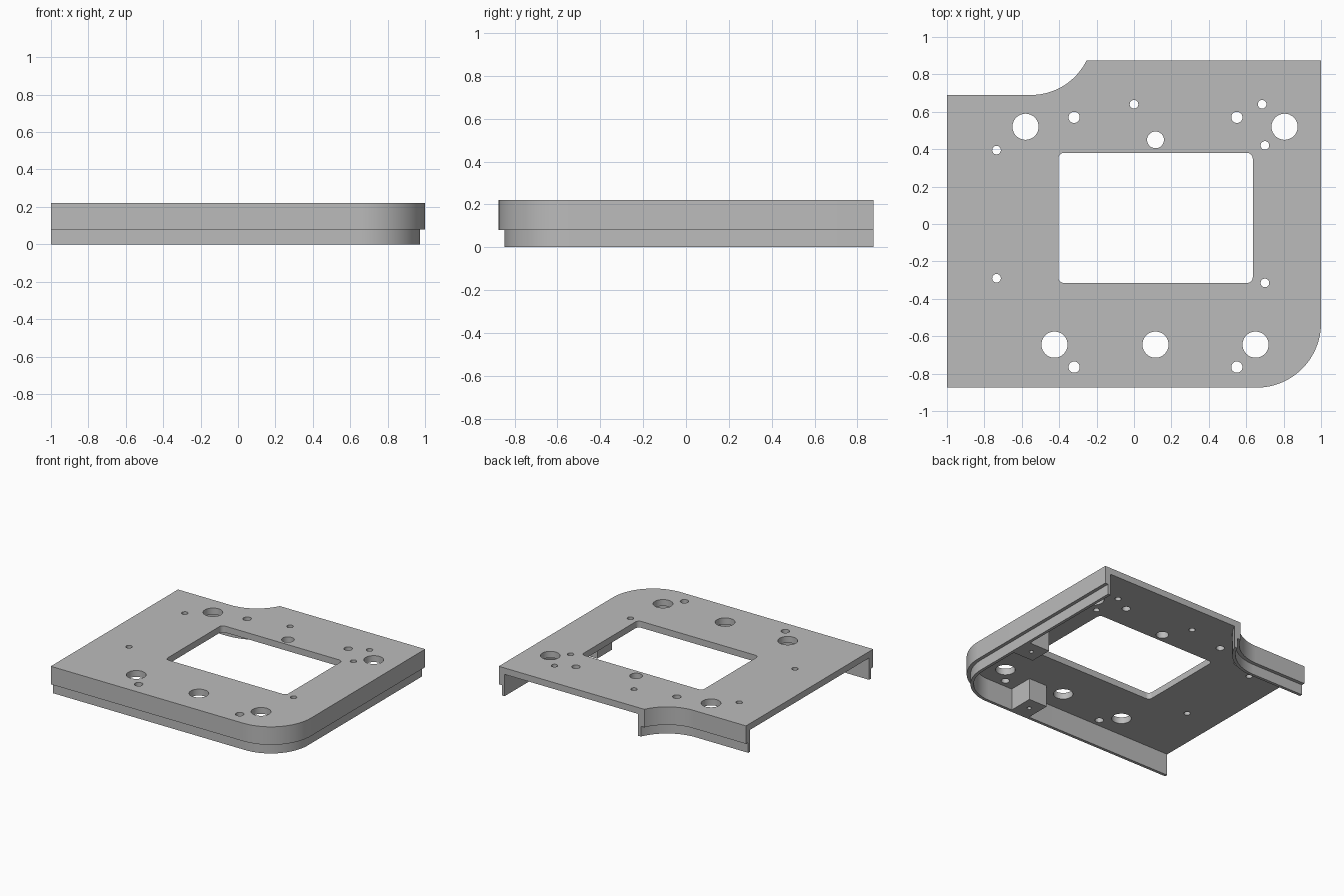
import bpy, bmesh, math

cube = bpy.data.objects.get("Cube")
if cube:
    bpy.data.objects.remove(cube, do_unlink=True)

grey = bpy.data.materials.new("plain_grey")
grey.use_nodes = True
colour = (0.5, 0.5, 0.5, 1)
grey.diffuse_color = colour
grey.node_tree.nodes["Principled BSDF"].inputs["Base Color"].default_value = colour

EDGE_Y = 0.875            # half depth
TOP, UNDER, STEP = 0.22, 0.17, 0.08
CORNER_R = 0.345          # rounded front corner
NOTCH_X, NOTCH_Y, NOTCH_R = -0.55, 1.02, 0.33


def arc(cx, cy, r, start, end, n=24):
    return [(cx + r * math.cos(start + (end - start) * i / n),
             cy + r * math.sin(start + (end - start) * i / n)) for i in range(n + 1)]


def circle(cx, cy, r):
    return arc(cx, cy, r, 0, math.tau, 32)[:-1]


def rectangle(x0, x1, y0, y1):
    return [(x0, y0), (x1, y0), (x1, y1), (x0, y1)]


def rounded_rectangle(x0, x1, y0, y1, r):
    pts = []
    centres = rectangle(x0 + r, x1 - r, y0 + r, y1 - r)
    for i, (cx, cy) in enumerate(centres):
        a = math.pi + i * math.pi / 2
        pts += arc(cx, cy, r, a, a + math.pi / 2, 6)
    return pts


def slab(name, loops, z0, z1):
    """Extrude a flat outline, with any further loops as holes, from z0 to z1."""
    curve = bpy.data.curves.new(name, "CURVE")
    curve.dimensions = "2D"
    curve.fill_mode = "BOTH"
    curve.extrude = (z1 - z0) / 2
    for loop in loops:
        spline = curve.splines.new("POLY")
        spline.points.add(len(loop) - 1)
        for point, (x, y) in zip(spline.points, loop):
            point.co = (x, y, 0, 1)
        spline.use_cyclic_u = True
    temp = bpy.data.objects.new(name + "_outline", curve)
    bpy.context.collection.objects.link(temp)
    graph = bpy.context.evaluated_depsgraph_get()
    mesh = bpy.data.meshes.new_from_object(temp.evaluated_get(graph))
    bpy.data.objects.remove(temp, do_unlink=True)
    bpy.data.curves.remove(curve)

    bm = bmesh.new()
    bm.from_mesh(mesh)
    bmesh.ops.remove_doubles(bm, verts=bm.verts, dist=0.0001)
    bmesh.ops.translate(bm, verts=bm.verts, vec=(0, 0, (z0 + z1) / 2))
    bmesh.ops.recalc_face_normals(bm, faces=bm.faces)
    bm.to_mesh(mesh)
    bm.free()
    mesh.name = name
    mesh.materials.clear()
    mesh.materials.append(grey)
    mesh.shade_smooth()
    mesh.set_sharp_from_angle(angle=math.radians(30))
    obj = bpy.data.objects.new(name, mesh)
    bpy.context.collection.objects.link(obj)
    return obj


def front_path(inset):
    """Right side, rounded corner and front edge."""
    r = CORNER_R
    return ([(1 - inset, EDGE_Y)]
            + arc(1 - r, r - EDGE_Y, r - inset, 0, -math.pi / 2)
            + [(-1, inset - EDGE_Y)])


def back_path(inset):
    """Stepped back edge and its concave curve."""
    r = NOTCH_R + inset
    end = math.asin((EDGE_Y - NOTCH_Y) / r)
    return [(-1, NOTCH_Y - r)] + arc(NOTCH_X, NOTCH_Y, r, -math.pi / 2, end)


# Top plate with its window and drilled holes
holes = [
    (0.07, [(-0.58, 0.52), (0.805, 0.52), (-0.425, -0.645), (0.115, -0.645), (0.65, -0.645)]),
    (0.045, [(0.115, 0.45)]),
    (0.03, [(x, y) for x in (-0.32, 0.55) for y in (0.57, -0.765)]),
    (0.023, [(0, 0.64), (0.685, 0.64), (0.7, 0.42), (0.7, -0.315), (-0.735, 0.395), (-0.735, -0.29)]),
]
loops = [front_path(0) + back_path(0), rounded_rectangle(-0.405, 0.635, -0.315, 0.38, 0.03)]
for radius, places in holes:
    loops += [circle(x, y, radius) for x, y in places]
slab("top_plate", loops, UNDER, TOP)

# Skirt walls, each with a thinner lip set in below
for side, path in (("front", front_path), ("back", back_path)):
    inner = path(0.05)[::-1]
    slab(side + "_wall", [path(0) + inner], STEP, UNDER)
    slab(side + "_lip", [path(0.027) + inner], 0, STEP)

# Screw blocks under the plate, beside the rounded corner
for name, x0, x1, y0, y1 in (("front_screw_block", 0.28, 0.44, -0.825, -0.63),
                             ("side_screw_block", 0.775, 0.95, -0.195, -0.015)):
    hole = circle((x0 + x1) / 2, (y0 + y1) / 2, 0.016)
    slab(name, [rectangle(x0, x1, y0, y1), hole], 0, UNDER)
